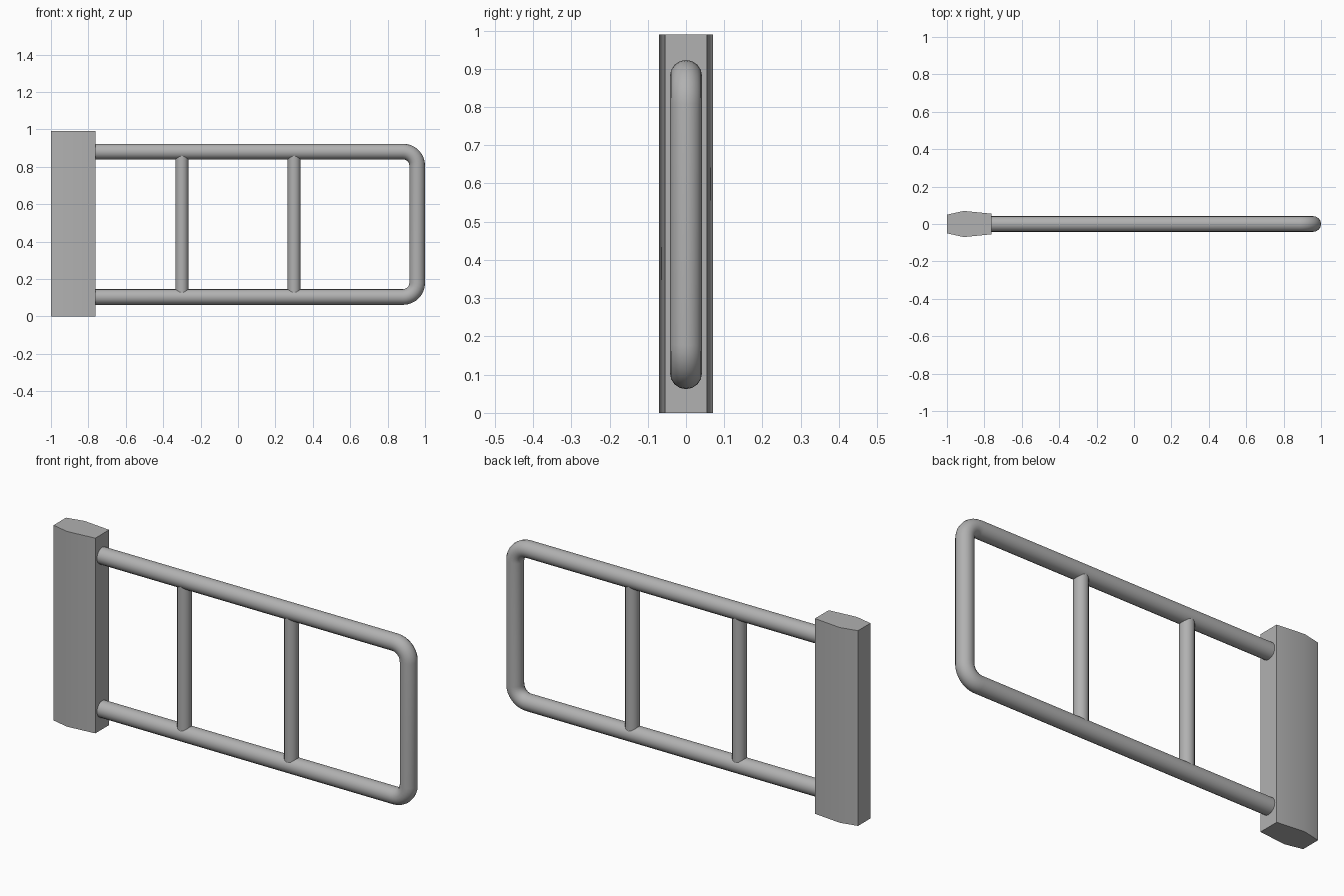
import bpy, bmesh
from math import sin, cos, pi, radians

if "Cube" in bpy.data.objects:
    bpy.data.objects.remove(bpy.data.objects["Cube"])

R = 0.042                      # rail tube radius
Z_LOW, Z_HIGH = 0.104, 0.881   # rail centre heights
X_END, BEND = 1 - R, 0.075     # outer upright centre, bend radius

# Dark grey metal
metal = bpy.data.materials.new("dark_grey_metal")
metal.diffuse_color = (0.44, 0.44, 0.44, 1)
metal.use_nodes = True
metal.node_tree.nodes["Principled BSDF"].inputs["Base Color"].default_value = metal.diffuse_color


def finish(obj):
    obj.data.materials.clear()
    obj.data.materials.append(metal)
    bpy.ops.object.select_all(action='DESELECT')
    obj.select_set(True)
    bpy.context.view_layer.objects.active = obj
    bpy.ops.object.shade_smooth_by_angle(angle=radians(35))


# Hinge post: tapered six-sided profile extruded upward
side = [(-1.0, 0.05), (-0.91, 0.07), (-0.762, 0.055)]
profile = [(x, -y) for x, y in side] + [(x, y) for x, y in reversed(side)]
bm = bmesh.new()
face = bm.faces.new([bm.verts.new((x, y, 0)) for x, y in profile])
ext = bmesh.ops.extrude_face_region(bm, geom=[face])
top = [g for g in ext['geom'] if isinstance(g, bmesh.types.BMVert)]
bmesh.ops.translate(bm, verts=top, vec=(0, 0, 0.99))
bmesh.ops.recalc_face_normals(bm, faces=bm.faces)
mesh = bpy.data.meshes.new("hinge_post")
bm.to_mesh(mesh)
bm.free()
post = bpy.data.objects.new("hinge_post", mesh)
bpy.context.collection.objects.link(post)
finish(post)


# Tube frame: U-shaped path with two rounded corners
def corner(cz, start):
    cx = X_END - BEND
    angles = [start + i * pi / 16 for i in range(9)]
    return [(cx + BEND * cos(a), 0, cz + BEND * sin(a)) for a in angles]


path = ([(-0.77, 0, Z_LOW)] + corner(Z_LOW + BEND, -pi / 2)
        + corner(Z_HIGH - BEND, 0) + [(-0.77, 0, Z_HIGH)])
curve = bpy.data.curves.new("tube_frame", 'CURVE')
curve.dimensions = '3D'
curve.bevel_depth = R
curve.bevel_resolution = 6
curve.use_fill_caps = True
spline = curve.splines.new('POLY')
spline.points.add(len(path) - 1)
for point, co in zip(spline.points, path):
    point.co = (*co, 1)
frame = bpy.data.objects.new("tube_frame", curve)
bpy.context.collection.objects.link(frame)
bpy.ops.object.select_all(action='DESELECT')
frame.select_set(True)
bpy.context.view_layer.objects.active = frame
bpy.ops.object.convert(target='MESH')
finish(bpy.context.view_layer.objects.active)

# Upright bars between the rails
for name, x in (("inner_bar", -0.30), ("outer_bar", 0.30)):
    bpy.ops.mesh.primitive_cylinder_add(
        vertices=12, radius=0.035, depth=Z_HIGH - Z_LOW,
        location=(x, 0, (Z_LOW + Z_HIGH) / 2))
    bar = bpy.context.object
    bar.name = name
    finish(bar)
